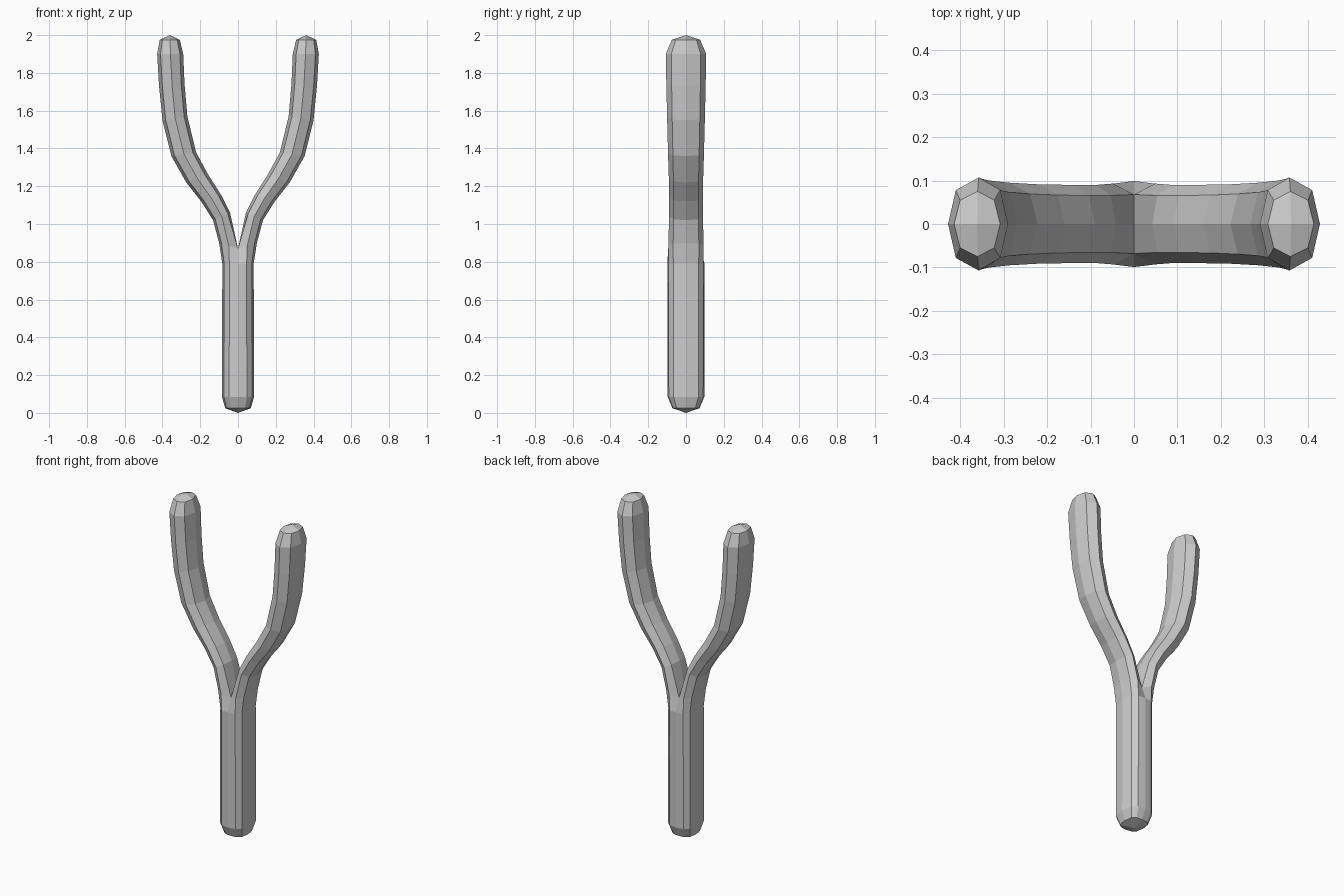
import bpy, bmesh

if "Cube" in bpy.data.objects:
    bpy.data.objects.remove(bpy.data.objects["Cube"])

# Right half of the forked frame: (outer x, outer z, inner x, inner z, half depth)
handle = [(0.068, 0.025, 0.072), (0.085, 0.085, 0.097), (0.083, 0.79, 0.099)]
arm = [(0.100, 0.90, 0.000, 0.870, 0.093),
       (0.132, 1.02, 0.042, 1.060, 0.090),
       (0.195, 1.12, 0.090, 1.155, 0.090),
       (0.274, 1.22, 0.160, 1.265, 0.091),
       (0.353, 1.36, 0.222, 1.380, 0.095),
       (0.400, 1.55, 0.268, 1.570, 0.100),
       (0.418, 1.73, 0.283, 1.740, 0.104),
       (0.428, 1.90, 0.290, 1.900, 0.107),
       (0.414, 1.975, 0.308, 1.975, 0.075)]

bm = bmesh.new()


def ring(half):
    # half runs outer -> inner; mirrored in y to give eight corners
    pts = half + [(x, -y, z) for x, y, z in reversed(half[1:-1])]
    return [bm.verts.new(p) for p in pts]


rings = []
for w, z, d in handle:
    zc = 0.0 if z < 0.05 else z
    rings.append(ring([(w, 0, z), (w * 0.88, d * 0.68, z),
                       (w * 0.55, d * 0.94, z), (0, d, z), (0, 0, zc)]))
for xo, zo, xi, zi, d in arm:
    def at(t, y):
        return (xi + (xo - xi) * t, y, zi + (zo - zi) * t)
    rings.append(ring([at(1, 0), at(0.87, d * 0.73), at(0.49, d),
                       at(0.13 if xi else 0, d * 0.73), at(0, 0)]))

# Skin, skipping the faces that lie on the mirror plane
for a, b in zip(rings, rings[1:]):
    for i in range(8):
        j = (i + 1) % 8
        f = [a[i], a[j], b[j], b[i]]
        if any(v.co.x > 1e-5 for v in f):
            bm.faces.new(f)

# Rounded tip
xi, xo = arm[-1][2], arm[-1][0]
tip = bm.verts.new(((xi + xo) / 2, 0, 2.0))
top = rings[-1]
for i in range(0, 8, 2):
    bm.faces.new([tip, top[i], top[i + 1], top[(i + 2) % 8]])

# Rounded handle base
r = rings[0]
for f in ((4, 3, 2, 1), (4, 1, 0, 7), (4, 7, 6, 5)):
    bm.faces.new([r[i] for i in f])

bmesh.ops.delete(bm, geom=[v for v in bm.verts if not v.link_faces], context='VERTS')
bmesh.ops.recalc_face_normals(bm, faces=bm.faces)
mesh = bpy.data.meshes.new("forked_frame")
bm.to_mesh(mesh)
bm.free()
frame = bpy.data.objects.new("forked_frame", mesh)
bpy.context.collection.objects.link(frame)

# Left half
mirror = frame.modifiers.new("mirror", 'MIRROR')
mirror.use_clip = True
mirror.merge_threshold = 0.001
